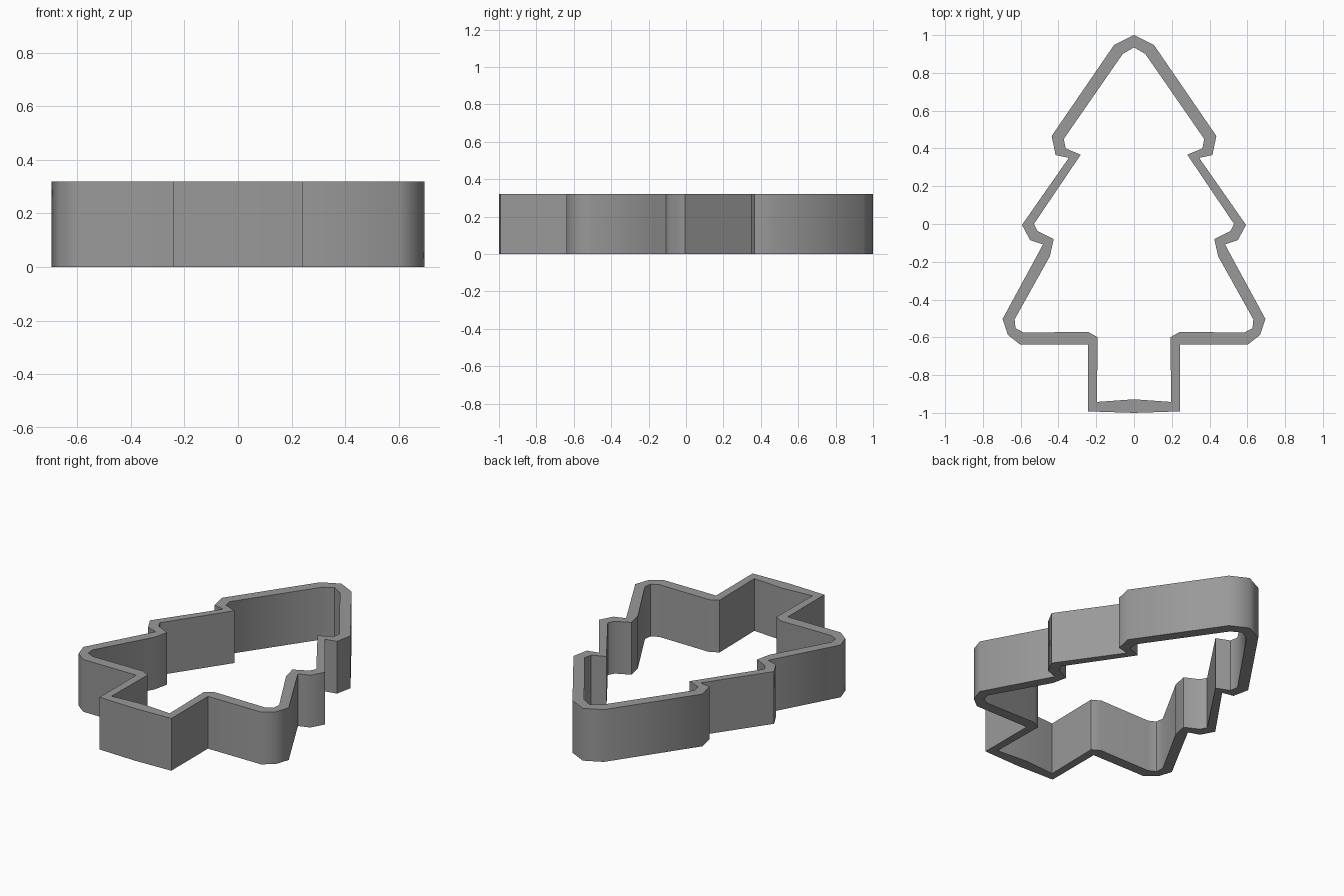
import bpy, bmesh, math

if "Cube" in bpy.data.objects:
    bpy.data.objects.remove(bpy.data.objects["Cube"])

HEIGHT = 0.32

# Right half of the wall, tip to trunk base: outer x, y, inner x, y
HALF = [
    (0.0, 1.0, 0.0, 0.935),            # tip
    (0.106, 0.947, 0.06, 0.90),
    (0.436, 0.466, 0.372, 0.45),       # top tier
    (0.415, 0.365, 0.362, 0.40),
    (0.345, 0.35, 0.282, 0.367),       # upper notch
    (0.593, -0.005, 0.53, 0.0),        # middle tier
    (0.55, -0.085, 0.51, -0.038),
    (0.482, -0.108, 0.425, -0.08),     # lower notch
    (0.515, -0.17, 0.445, -0.17),
    (0.696, -0.503, 0.632, -0.505),    # bottom tier
    (0.668, -0.587, 0.627, -0.552),
    (0.603, -0.638, 0.583, -0.575),
    (0.262, -0.638, 0.243, -0.571),    # trunk
    (0.243, -0.638, 0.192, -0.60),
    (0.243, -0.992, 0.197, -0.942),
    (0.0, -1.0, 0.0, -0.928),
]
LEFT = [(-a, b, -c, d) for a, b, c, d in HALF[-2:0:-1]]

grey = bpy.data.materials.new("grey")
grey.diffuse_color = (0.32, 0.32, 0.32, 1)
grey.use_nodes = True
grey.node_tree.nodes["Principled BSDF"].inputs["Base Color"].default_value = grey.diffuse_color

# Closed wall: each section has four corners, joined to the next section
bm = bmesh.new()
sections = []
for ox, oy, ix, iy in HALF + LEFT:
    corners = ((ox, oy, 0), (ox, oy, HEIGHT), (ix, iy, HEIGHT), (ix, iy, 0))
    sections.append([bm.verts.new(c) for c in corners])
for i, a in enumerate(sections):
    b = sections[(i + 1) % len(sections)]
    for k in range(4):
        m = (k + 1) % 4
        bm.faces.new((a[k], a[m], b[m], b[k]))
bmesh.ops.recalc_face_normals(bm, faces=bm.faces)

mesh = bpy.data.meshes.new("tree_cutter_wall")
bm.to_mesh(mesh)
bm.free()
mesh.materials.append(grey)
wall = bpy.data.objects.new("tree_cutter_wall", mesh)
bpy.context.collection.objects.link(wall)

# Rounded corners are smooth, notches and rims stay sharp
bpy.context.view_layer.objects.active = wall
wall.select_set(True)
bpy.ops.object.shade_smooth_by_angle(angle=math.radians(55))
